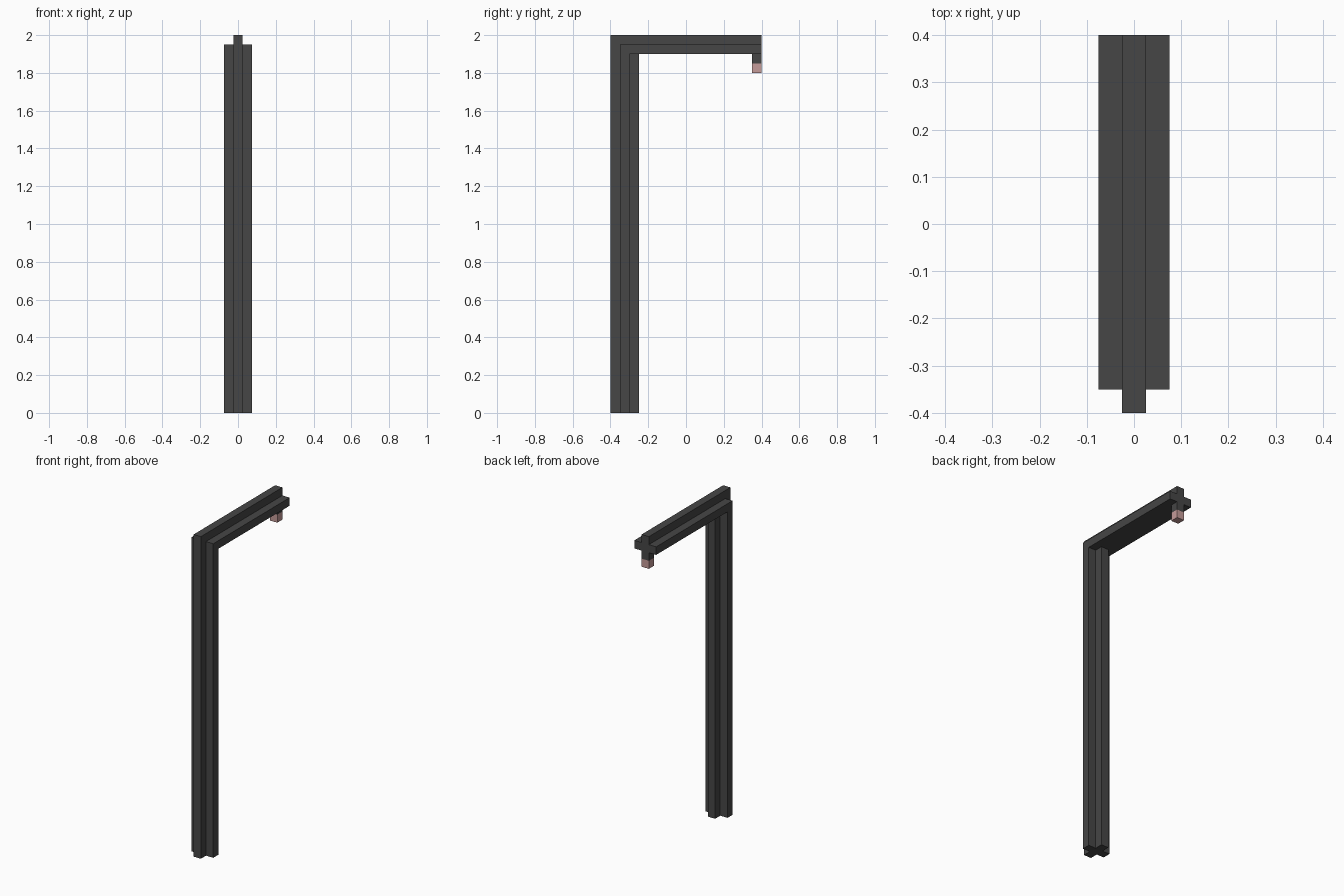
import bpy, bmesh

cube = bpy.data.objects.get("Cube")
if cube:
    bpy.data.objects.remove(cube, do_unlink=True)


def material(name, rgb):
    m = bpy.data.materials.new(name)
    m.use_nodes = True
    m.diffuse_color = (*rgb, 1)
    m.node_tree.nodes["Principled BSDF"].inputs["Base Color"].default_value = (*rgb, 1)
    return m


def extrude_profile(name, profile, half_width, mat):
    """Extrude a (y, z) outline symmetrically along x."""
    bm = bmesh.new()
    face = bm.faces.new([bm.verts.new((-half_width, y, z)) for y, z in profile])
    side = bmesh.ops.extrude_face_region(bm, geom=[face])["geom"]
    verts = [v for v in side if isinstance(v, bmesh.types.BMVert)]
    bmesh.ops.translate(bm, verts=verts, vec=(2 * half_width, 0, 0))
    bmesh.ops.recalc_face_normals(bm, faces=bm.faces)
    mesh = bpy.data.meshes.new(name)
    bm.to_mesh(mesh)
    bm.free()
    mesh.materials.append(mat)
    obj = bpy.data.objects.new(name, mesh)
    bpy.context.collection.objects.link(obj)
    return obj


def rect(y0, y1, z0, z1):
    return [(y0, z0), (y1, z0), (y1, z1), (y0, z1)]


def bent_strip(y, top, t=0.05, end=0.4):
    """Upside-down L: a post at y that turns into an arm at height top."""
    return [(y, 0), (y + t, 0), (y + t, top - t), (end, top - t), (end, top), (y, top)]


metal = material("dark grey metal", (0.061, 0.061, 0.061))
glass = material("pale pink lamp", (0.56, 0.33, 0.32))

# Post and arm: narrow outer rib, wide flange, narrow inner rib on the post
extrude_profile("outer_rib", bent_strip(-0.40, 2.00), 0.025, metal)
extrude_profile("wide_flange", bent_strip(-0.35, 1.95), 0.075, metal)
extrude_profile("inner_rib", rect(-0.30, -0.25, 0, 1.90), 0.025, metal)

# Hanging lamp at the end of the arm
extrude_profile("lamp_holder", rect(0.35, 0.40, 1.85, 1.90), 0.025, metal)
extrude_profile("lamp", rect(0.35, 0.40, 1.80, 1.85), 0.025, glass)
